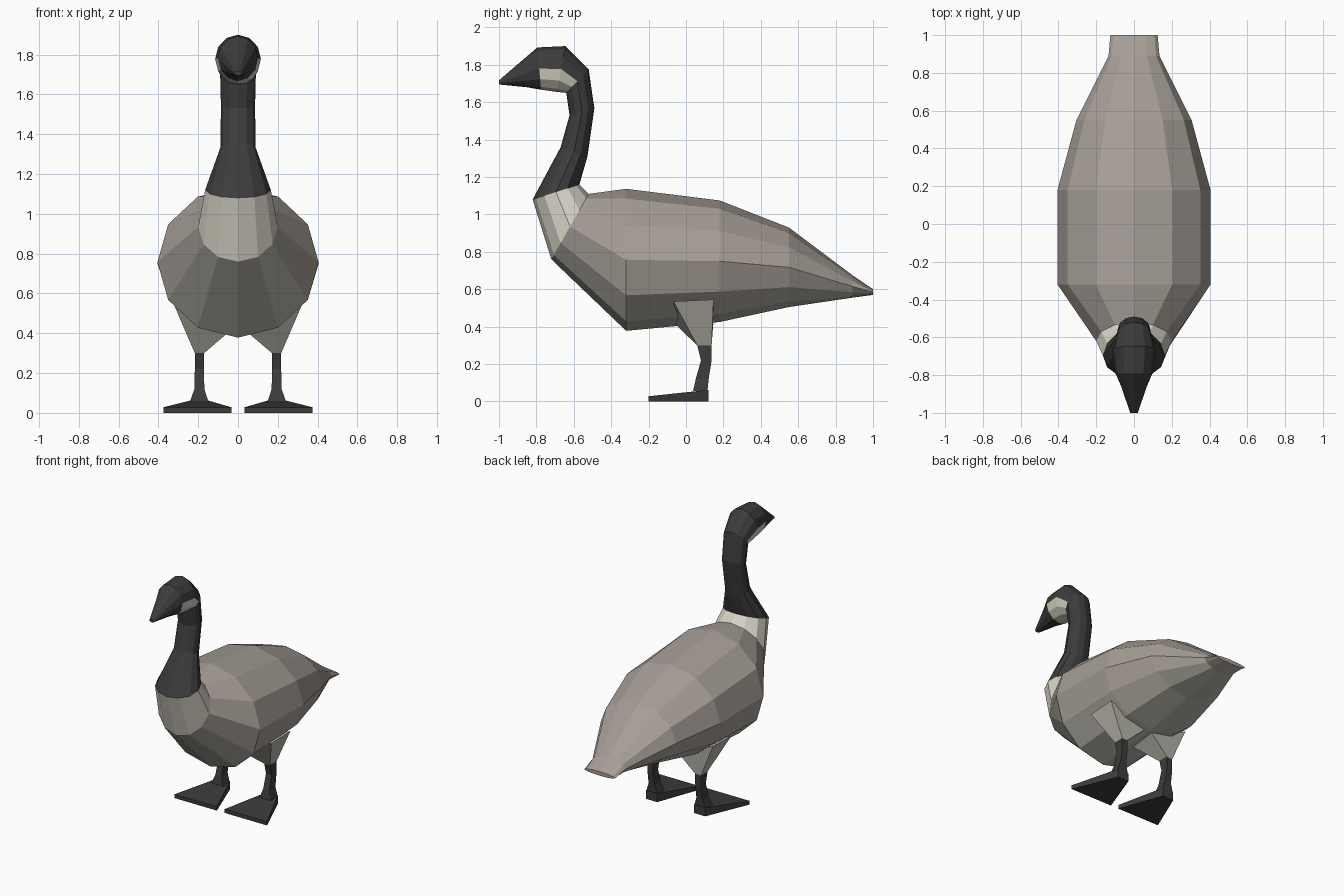
import bpy, bmesh, math
from mathutils import Vector

cube = bpy.data.objects.get("Cube")
if cube:
    bpy.data.objects.remove(cube, do_unlink=True)


def material(name, rgb):
    m = bpy.data.materials.new(name)
    m.use_nodes = True
    col = (*rgb, 1.0)
    m.diffuse_color = col
    m.node_tree.nodes["Principled BSDF"].inputs["Base Color"].default_value = col
    return m


BROWN = material("grey brown", (0.38, 0.34, 0.305))
BELLY = material("pale grey", (0.46, 0.445, 0.39))
CREAM = material("cream", (0.68, 0.65, 0.56))
DARK = material("charcoal", (0.046, 0.045, 0.045))

SIDES = 12


def ring(top, bottom, half_width):
    """Elliptical section in a tilted plane; top and bottom are (y, z)."""
    t, b = Vector((0, *top)), Vector((0, *bottom))
    mid, arm = (t + b) / 2, (t - b) / 2
    points = []
    for k in range(SIDES):
        a = math.tau * k / SIDES
        points.append(mid + arm * math.cos(a) + Vector((half_width * math.sin(a), 0, 0)))
    return points


def loft(name, rings, mats, rule=None, cap_start=False, cap_end=False, solid=False):
    """Skin a list of rings; rule(row, k) gives the material index."""
    bm = bmesh.new()
    rows = [[bm.verts.new(p) for p in r] for r in rings]
    n = len(rows[0])
    for i, (a, b) in enumerate(zip(rows, rows[1:])):
        for k in range(n):
            j = (k + 1) % n
            f = bm.faces.new((a[k], b[k], b[j], a[j]))
            f.material_index = rule(i, k) if rule else 0
    if cap_start or solid:
        bm.faces.new(rows[0])
    if cap_end or solid:
        bm.faces.new(rows[-1][::-1])
    if solid:
        bmesh.ops.recalc_face_normals(bm, faces=bm.faces)
    mesh = bpy.data.meshes.new(name)
    bm.to_mesh(mesh)
    bm.free()
    for m in mats:
        mesh.materials.append(m)
    obj = bpy.data.objects.new(name, mesh)
    bpy.context.collection.objects.link(obj)
    return obj


# Sections shared between neighbouring parts
collar = ring((-0.52, 1.11), (-0.72, 0.76), 0.2)
neck_base = ring((-0.57, 1.16), (-0.82, 1.08), 0.165)
nape = ring((-0.52, 1.775), (-0.64, 1.65), 0.09)

# Body, from tail to breast, with a pale underside
body_rings = [
    ring((1.0, 0.6), (1.0, 0.57), 0.125),
    ring((0.89, 0.675), (0.89, 0.555), 0.135),
    ring((0.55, 0.93), (0.55, 0.505), 0.305),
    ring((0.18, 1.075), (0.18, 0.425), 0.405),
    ring((-0.32, 1.137), (-0.32, 0.378), 0.405),
    collar,
]
loft("body", body_rings, [BROWN, BELLY],
     lambda i, k: 1 if 4 <= k <= 7 else 0, cap_start=True)

# Pale chest
loft("chest", [collar, neck_base], [CREAM])

# Neck
loft("neck", [
    neck_base,
    ring((-0.527, 1.31), (-0.67, 1.36), 0.088),
    ring((-0.49, 1.567), (-0.623, 1.53), 0.086),
    nape,
], [DARK])

# Head and beak, with a pale chin strap on the lower half
loft("head", [
    nape,
    ring((-0.645, 1.9), (-0.69, 1.655), 0.115),
    ring((-0.795, 1.893), (-0.775, 1.667), 0.1),
    ring((-0.88, 1.82), (-0.85, 1.68), 0.066),
    ring((-1.0, 1.717), (-1.0, 1.695), 0.02),
], [DARK, CREAM],
    lambda i, k: 1 if i < 2 and 3 <= k <= 8 else 0, cap_end=True)


def box_ring(s, x0, x1, y0, y1, z):
    return [(s * x0, y0, z), (s * x1, y0, z), (s * x1, y1, z), (s * x0, y1, z)]


# Legs on both sides
for side, s in (("left", 1), ("right", -1)):
    hip = [(s * 0.03, -0.065, 0.42), (s * 0.318, -0.067, 0.535),
           (s * 0.322, 0.147, 0.545), (s * 0.03, 0.147, 0.43)]
    knee = box_ring(s, 0.171, 0.217, 0.06, 0.137, 0.3)
    loft(side + "_thigh", [hip, knee], [BELLY], solid=True)

    loft(side + "_shin", [
        knee,
        box_ring(s, 0.171, 0.217, 0.08, 0.137, 0.22),
        box_ring(s, 0.169, 0.219, 0.052, 0.121, 0.12),
        box_ring(s, 0.148, 0.242, 0.038, 0.115, 0.055),
    ], [DARK], solid=True)

    # Wedge-shaped webbed foot, narrow at the heel
    toe = [(s * 0.032, -0.2, 0), (s * 0.375, -0.2, 0),
           (s * 0.375, -0.2, 0.028), (s * 0.032, -0.2, 0.028)]
    heel = [(s * 0.15, 0.12, 0), (s * 0.24, 0.12, 0),
            (s * 0.24, 0.12, 0.062), (s * 0.15, 0.12, 0.062)]
    loft(side + "_foot", [toe, heel], [DARK], solid=True)
